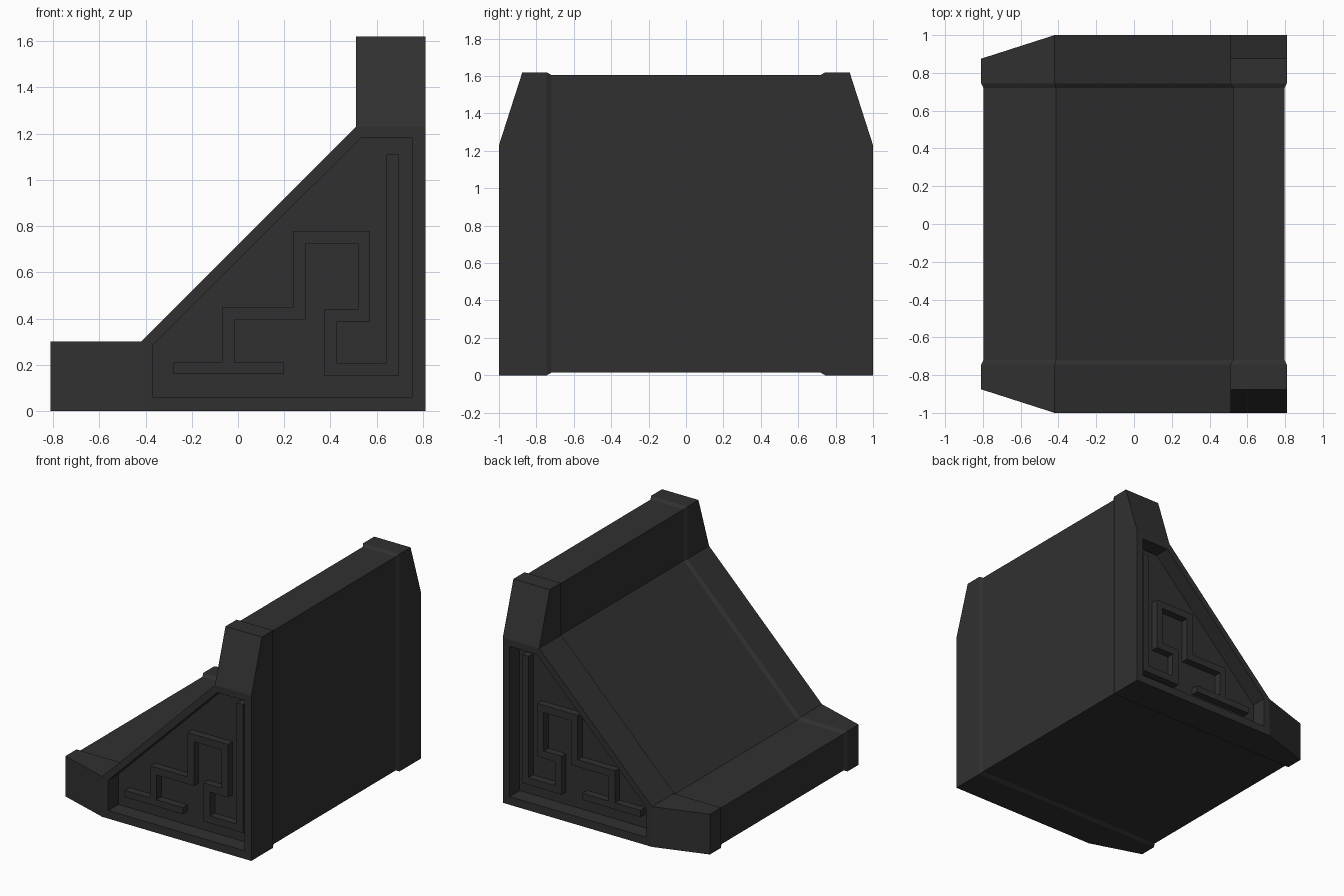
import bpy
import bmesh
from mathutils import Vector

cube = bpy.data.objects.get("Cube")
if cube:
    bpy.data.objects.remove(cube, do_unlink=True)

charcoal = bpy.data.materials.new("charcoal_stone")
charcoal.use_nodes = True
COLOUR = (0.03, 0.03, 0.03, 1)
charcoal.diffuse_color = COLOUR
bsdf = next(n for n in charcoal.node_tree.nodes if n.type == 'BSDF_PRINCIPLED')
bsdf.inputs["Base Color"].default_value = COLOUR


def finish(bm, name):
    """Turn a front half into an object mirrored front to back."""
    bmesh.ops.recalc_face_normals(bm, faces=bm.faces)
    mesh = bpy.data.meshes.new(name)
    bm.to_mesh(mesh)
    bm.free()
    mesh.materials.append(charcoal)
    obj = bpy.data.objects.new(name, mesh)
    bpy.context.collection.objects.link(obj)
    mirror = obj.modifiers.new("front_to_back", 'MIRROR')
    mirror.use_axis = (False, True, False)
    return obj


def ring(bm, points, depth):
    """Place an x-z outline at a depth, given as a number or a rule."""
    return [bm.verts.new((x, depth(x, z) if callable(depth) else depth, z))
            for x, z in points]


def bridge(bm, a, b):
    for i in range(len(a)):
        j = (i + 1) % len(a)
        bm.faces.new((a[i], a[j], b[j], b[i]))


# Outlines: stepped slope, the slightly slimmer middle, and the side panel
R, TOP, SHOULDER, TOE, STEP, WALL = 0.81, 1.62, 1.23, -0.42, 0.30, 0.51
outer = [(-R, 0), (TOE, 0), (R, 0), (R, SHOULDER), (R, TOP),
         (WALL, TOP), (WALL, SHOULDER), (TOE, STEP), (-R, STEP)]
M = 0.014
inner = [(-R + M, M), (TOE, M), (R - M, M), (R - M, SHOULDER), (R - M, TOP - M),
         (WALL + M, TOP - M), (WALL + M, SHOULDER - M / 2),
         (TOE + M / 2, STEP - M), (-R + M, STEP - M)]
panel = [(-0.37, 0.06), (0.755, 0.06), (0.755, 1.18), (0.53, 1.18), (-0.37, 0.285)]
PANEL_Y, RELIEF_Y = -0.88, -0.935


def end_depth(x, z):
    """The toe and the top of the wall taper inwards."""
    return -0.875 if x < TOE or z > SHOULDER else -1


# Body with bevelled end caps and a recessed panel
bm = bmesh.new()
sections = [ring(bm, inner, 0), ring(bm, inner, -0.72),
            ring(bm, outer, -0.745), ring(bm, outer, end_depth)]
for a, b in zip(sections, sections[1:]):
    bridge(bm, a, b)
end = sections[-1]
bm.faces.new([end[i] for i in (0, 1, 7, 8)])
bm.faces.new([end[i] for i in (3, 4, 5, 6)])
rim = ring(bm, panel, -1)
floor = ring(bm, panel, PANEL_Y)
bridge(bm, [end[i] for i in (1, 2, 3, 6, 7)], rim)
bridge(bm, rim, floor)
bm.faces.new(floor)
finish(bm, "stepped_body")


def strip_outline(path, half):
    """Outline of a constant-width strip with square mitred corners."""
    pts = [Vector(p) for p in path]
    dirs = [(b - a).normalized() for a, b in zip(pts, pts[1:])]
    normals = [Vector((-d.y, d.x)) * half for d in dirs]
    offsets = [normals[0]]
    offsets += [m + n for m, n in zip(normals, normals[1:])]
    offsets.append(normals[-1])
    left = [p + o for p, o in zip(pts, offsets)]
    right = [p - o for p, o in zip(pts, offsets)]
    return left + right[::-1]


# Raised meander on the panel: a base bar and a winding strip
meander = [(-0.043, 0.21), (-0.043, 0.422), (0.265, 0.422), (0.265, 0.752),
           (0.545, 0.752), (0.545, 0.412), (0.398, 0.412), (0.398, 0.18),
           (0.67, 0.18), (0.67, 1.11)]
base_bar = [(-0.28, 0.185), (0.2, 0.185)]
for name, path, half in (("meander_relief", meander, 0.027),
                         ("meander_base_bar", base_bar, 0.025)):
    bm = bmesh.new()
    outline = strip_outline(path, half)
    front = ring(bm, outline, RELIEF_Y)
    bridge(bm, front, ring(bm, outline, PANEL_Y + 0.005))
    bm.faces.new(front)
    finish(bm, name)
